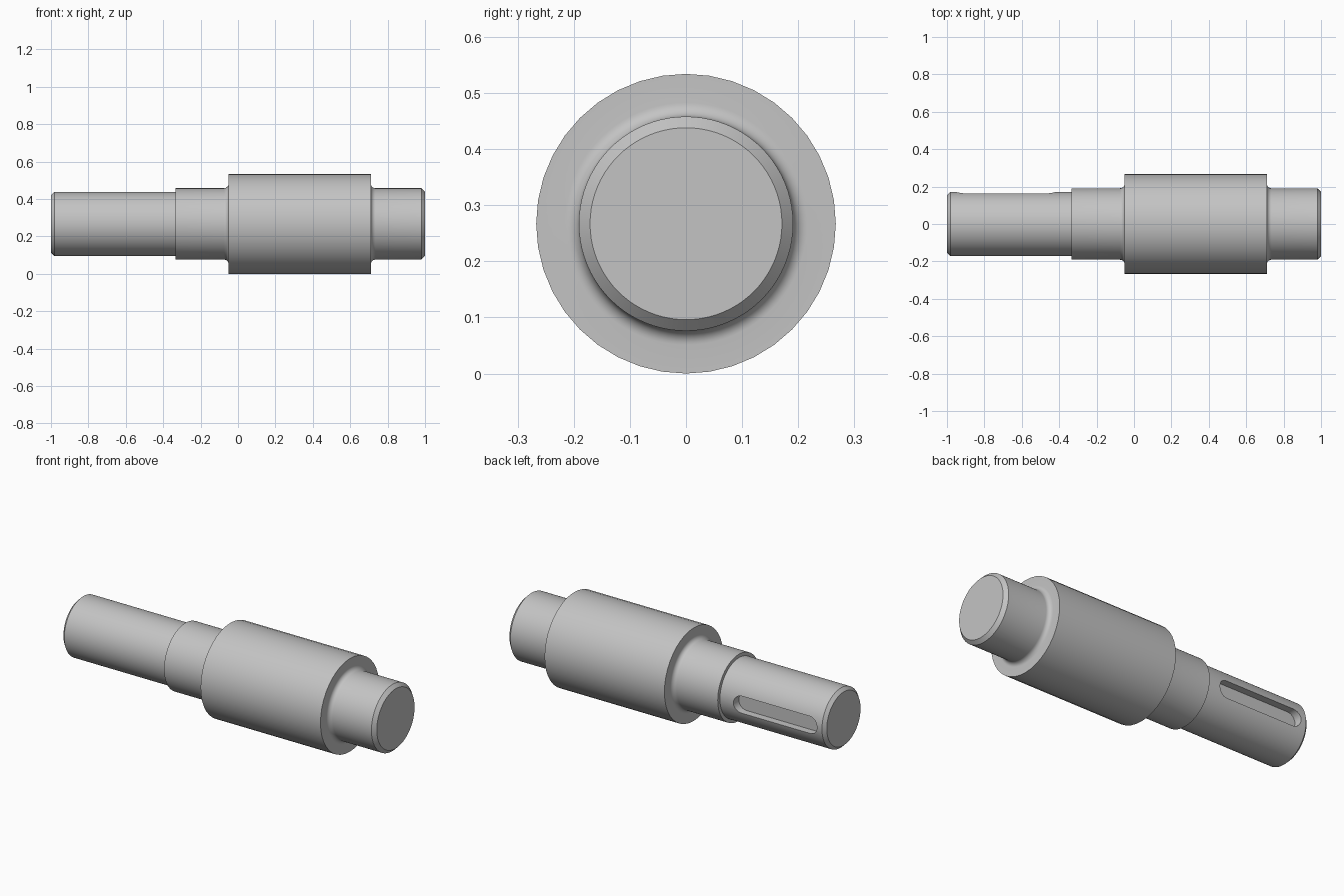
import bpy, bmesh, math
from math import sin, cos, pi

if "Cube" in bpy.data.objects:
    bpy.data.objects.remove(bpy.data.objects["Cube"], do_unlink=True)

SEGS = 80
COLLAR, JOURNAL, SPINDLE = 0.267, 0.191, 0.171
FILLET = 0.025
X_STEP, X_LEFT, X_RIGHT = -0.335, -0.05, 0.71

steel = bpy.data.materials.new("steel grey")
steel.use_nodes = True
colour = (0.55, 0.55, 0.55, 1)
steel.diffuse_color = colour
steel.node_tree.nodes["Principled BSDF"].inputs["Base Color"].default_value = colour


def make_object(name, bm):
    bmesh.ops.recalc_face_normals(bm, faces=bm.faces)
    mesh = bpy.data.meshes.new(name)
    bm.to_mesh(mesh)
    bm.free()
    mesh.materials.append(steel)
    obj = bpy.data.objects.new(name, mesh)
    bpy.context.collection.objects.link(obj)
    return obj


def fillet(x_face, side):
    """Concave quarter round from the journal up to a collar face."""
    cx, cr = x_face + side * FILLET, JOURNAL + FILLET
    return [(cx - side * FILLET * sin(a), cr - FILLET * cos(a))
            for a in (i * pi / 16 for i in range(9))]


# Turned profile along x, from the keyed end to the plain end
profile = [(-1, SPINDLE - 0.018), (-0.982, SPINDLE), (X_STEP, SPINDLE), (X_STEP, JOURNAL)]
profile += fillet(X_LEFT, -1)
profile += [(X_LEFT, COLLAR), (X_RIGHT, COLLAR)]
profile += fillet(X_RIGHT, 1)[::-1]
profile += [(0.98, JOURNAL), (1, JOURNAL - 0.02)]

# Shaft body: the wide collar has half as many facets as the journals
bm = bmesh.new()
rings = []
for x, r in profile:
    ring = []
    for i in range(SEGS):
        a = 2 * pi * i / SEGS
        flat = cos(2 * pi / SEGS) if r == COLLAR and i % 2 else 1
        ring.append(bm.verts.new((x, r * flat * cos(a), COLLAR + r * flat * sin(a))))
    rings.append(ring)
for lower, upper in zip(rings, rings[1:]):
    for i in range(SEGS):
        j = (i + 1) % SEGS
        bm.faces.new((lower[i], lower[j], upper[j], upper[i]))
bm.faces.new(rings[0])
bm.faces.new(rings[-1])
shaft = make_object("stepped_shaft", bm)

# Keyway cutter: round-ended slot sunk into the back of the thin end
half, floor = 0.049, 0.122
bm = bmesh.new()
outline = []
for cx, start in ((-0.42 - half, -pi / 2), (-0.95 + half, pi / 2)):
    for i in range(17):
        a = start + i * pi / 16
        outline.append(bm.verts.new((cx + half * cos(a), floor, COLLAR + half * sin(a))))
base = bm.faces.new(outline)
extruded = bmesh.ops.extrude_face_region(bm, geom=[base], use_keep_orig=True)
top = [v for v in extruded["geom"] if isinstance(v, bmesh.types.BMVert)]
bmesh.ops.translate(bm, verts=top, vec=(0, 0.1, 0))
cutter = make_object("keyway_cutter", bm)
cutter.hide_render = True

# Cut the keyway, then smooth the turned surfaces
cut = shaft.modifiers.new("keyway", 'BOOLEAN')
cut.operation = 'DIFFERENCE'
cut.solver = 'EXACT'
cut.object = cutter
bpy.ops.object.select_all(action='DESELECT')
shaft.select_set(True)
bpy.context.view_layer.objects.active = shaft
bpy.ops.object.modifier_apply(modifier=cut.name)
bpy.data.objects.remove(cutter, do_unlink=True)
bpy.ops.object.shade_smooth_by_angle(angle=math.radians(30))
